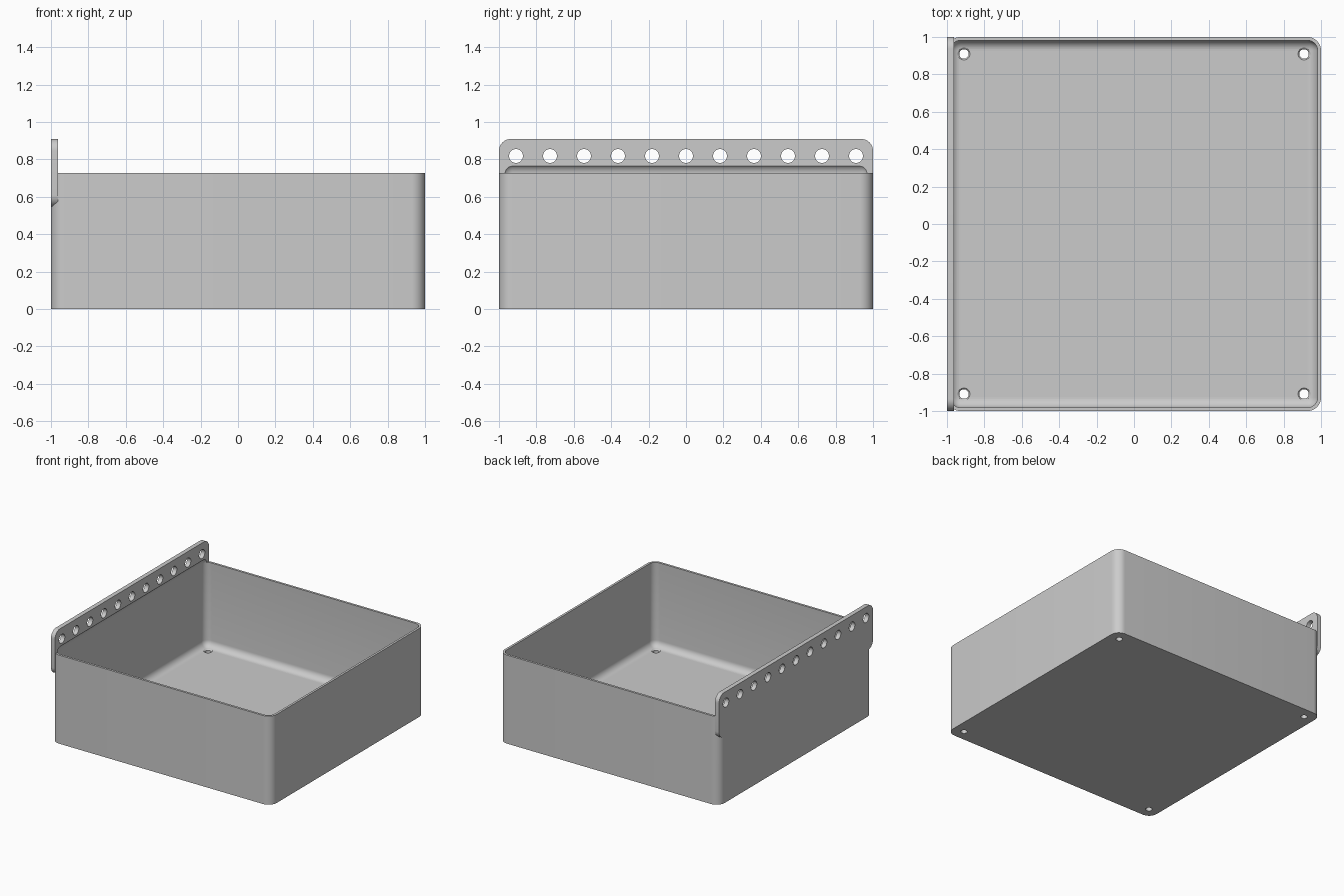
import bpy, bmesh
from math import pi
from mathutils import Matrix, Vector

if "Cube" in bpy.data.objects:
    bpy.data.objects.remove(bpy.data.objects["Cube"], do_unlink=True)

P = 2 / 11          # hole pitch, the module of the whole tray
WALL = 0.1 * P
THICK = 0.2 * P     # floor and hanging plate thickness
HEIGHT = 4 * P
TOP = 5 * P

grey = bpy.data.materials.new("plain grey")
grey.use_nodes = True
grey.diffuse_color = (0.6, 0.6, 0.6, 1)
grey.node_tree.nodes["Principled BSDF"].inputs["Base Color"].default_value = (0.6, 0.6, 0.6, 1)


def finish(bm, name):
    mesh = bpy.data.meshes.new(name)
    bm.to_mesh(mesh)
    bm.free()
    mesh.materials.append(grey)
    obj = bpy.data.objects.new(name, mesh)
    bpy.context.collection.objects.link(obj)
    return obj


def rounded_box(name, low, high, radius, axis=None):
    """Box with edges along one axis rounded, or every edge when axis is None."""
    bm = bmesh.new()
    low, high = Vector(low), Vector(high)
    size = Matrix.Diagonal((*(high - low), 1))
    bmesh.ops.create_cube(bm, size=1, matrix=Matrix.Translation((low + high) / 2) @ size)
    edges = [e for e in bm.edges if axis is None
             or abs((e.verts[0].co - e.verts[1].co)[axis]) > 1e-4]
    bmesh.ops.bevel(bm, geom=edges, offset=radius, segments=10, profile=0.5, affect='EDGES')
    return finish(bm, name)


def add_cone(bm, centre, r1, r2, depth, turn=Matrix()):
    bmesh.ops.create_cone(bm, cap_ends=True, segments=40, radius1=r1, radius2=r2,
                          depth=depth, matrix=Matrix.Translation(centre) @ turn)


def combine(target, tool, operation):
    mod = target.modifiers.new(operation.lower(), 'BOOLEAN')
    mod.operation, mod.solver, mod.object = operation, 'EXACT', tool
    bpy.context.view_layer.objects.active = target
    bpy.ops.object.modifier_apply(modifier=mod.name)
    bpy.data.objects.remove(tool, do_unlink=True)


# Outer shell and hanging plate
tray = rounded_box("hanging_tray", (-1, -1, 0), (1, 1, HEIGHT), 0.4 * P, axis=2)
plate = rounded_box("hanging_plate", (-1, -1, 3 * P), (THICK - 1, 1, TOP), 0.35 * P, axis=0)
combine(tray, plate, 'UNION')

# Hollow, rounded on every edge, also thinning the foot of the plate
inner = 1 - WALL
hollow = rounded_box("hollow_cutter", (-inner, -inner, THICK), (inner, inner, 0.778), 0.3 * P)
combine(tray, hollow, 'DIFFERENCE')

# Row of holes in the plate
bm = bmesh.new()
for i in range(-5, 6):
    add_cone(bm, (-1, i * P, TOP - P / 2), 0.037, 0.037, 0.2, Matrix.Rotation(pi / 2, 4, 'Y'))
combine(tray, finish(bm, "plate_hole_cutter"), 'DIFFERENCE')

# Drain holes in the floor corners, then their countersinks
holes, sinks = bmesh.new(), bmesh.new()
for x in (-5 * P, 5 * P):
    for y in (-5 * P, 5 * P):
        add_cone(holes, (x, y, 0), 0.025, 0.025, 0.2)
        add_cone(sinks, (x, y, THICK), 0.025, 0.039, 0.014)
combine(tray, finish(holes, "drain_hole_cutter"), 'DIFFERENCE')
combine(tray, finish(sinks, "countersink_cutter"), 'DIFFERENCE')

bpy.ops.object.select_all(action='DESELECT')
tray.select_set(True)
bpy.context.view_layer.objects.active = tray
bpy.ops.object.shade_smooth_by_angle(angle=pi / 6)
